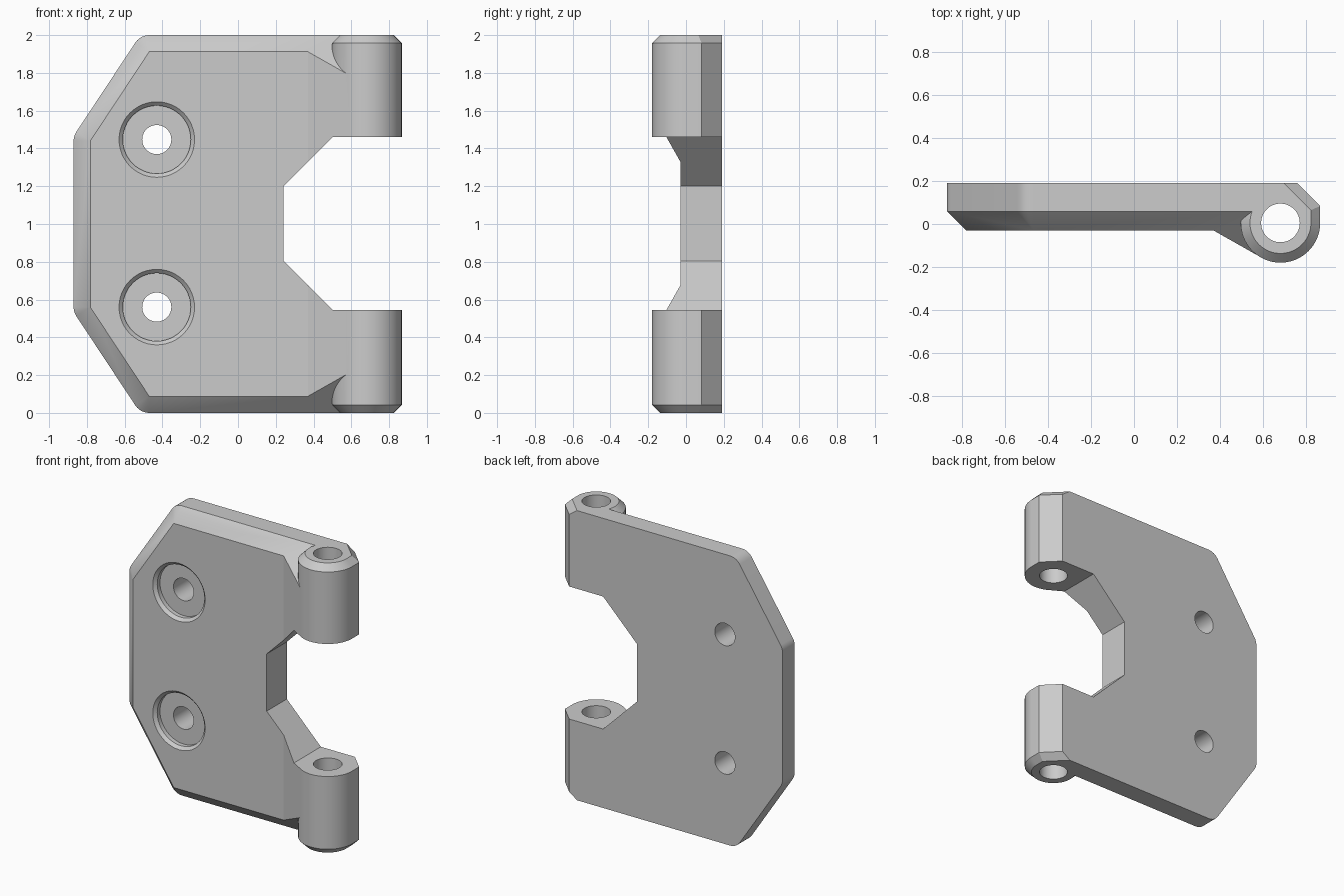
import bpy, bmesh, math
from mathutils import Vector

if "Cube" in bpy.data.objects:
    bpy.data.objects.remove(bpy.data.objects["Cube"])

grey = bpy.data.materials.new("plain grey")
grey.use_nodes = True
colour = (0.6, 0.6, 0.6, 1)
grey.diffuse_color = colour
grey.node_tree.nodes["Principled BSDF"].inputs["Base Color"].default_value = colour


def loft(name, rings):
    """Closed solid skinned through rings of 3D points."""
    bm = bmesh.new()
    loops = [[bm.verts.new(p) for p in ring] for ring in rings]
    for a, b in zip(loops, loops[1:]):
        for i in range(len(a)):
            j = (i + 1) % len(a)
            bm.faces.new((a[i], a[j], b[j], b[i]))
    bm.faces.new(loops[0])
    bm.faces.new(loops[-1])
    bmesh.ops.remove_doubles(bm, verts=bm.verts, dist=1e-5)
    bmesh.ops.recalc_face_normals(bm, faces=bm.faces)
    mesh = bpy.data.meshes.new(name)
    bm.to_mesh(mesh)
    bm.free()
    mesh.materials.append(grey)
    obj = bpy.data.objects.new(name, mesh)
    bpy.context.collection.objects.link(obj)
    return obj


def combine(target, tool, operation):
    """Apply a boolean and discard the helper."""
    mod = target.modifiers.new("combine", "BOOLEAN")
    mod.operation, mod.object, mod.solver = operation, tool, "EXACT"
    bpy.context.view_layer.objects.active = target
    bpy.ops.object.modifier_apply(modifier=mod.name)
    bpy.data.objects.remove(tool)


def along_z(points, z):
    return [(x, y, z) for x, y in points]


def along_y(points, y):
    return [(x, y, z) for x, z in points]


def circle(cx, cy, r, n=48):
    return [(cx + r * math.cos(math.tau * i / n), cy + r * math.sin(math.tau * i / n))
            for i in range(n)]


def offset(points, d, steps=6):
    """Offset a convex counter-clockwise outline: round outwards, mitred inwards."""
    out = []
    pts = [Vector(p) for p in points]
    for i, p in enumerate(pts):
        e1, e2 = p - pts[i - 1], pts[(i + 1) % len(pts)] - p
        n1, n2 = (Vector((e.y, -e.x)).normalized() for e in (e1, e2))
        for k in range(steps + 1):
            if d > 0:
                out.append(p + n1.slerp(n2, k / steps) * d)
            else:
                out.append(p + (n1 + n2) * d / (1 + n1.dot(n2)))
    return out


# Plate seen from above, with the ramp that meets the barrel
BACK, FRONT = 0.19, -0.03
section = [(-1, BACK), (-1, FRONT), (0.37, FRONT), (0.589, -0.154), (0.68, 0), (0.68, BACK)]
hinge = loft("hinge_leaf", [along_z(section, z) for z in (-0.2, 2.2)])

# Bevelled outline that trims the plate
face = [(-0.782, 0.56), (-0.47, 0.088), (1.2, 0.088), (1.2, 1.912), (-0.47, 1.912), (-0.782, 1.44)]
trim = loft("outline_trim", [along_y(offset(face, d), y) for y, d in
                             ((-0.2, -0.17), (FRONT, 0), (0.058, 0.088), (0.3, 0.088))])
combine(hinge, trim, "INTERSECT")

# Barrel with bevelled ends
PIN_X, PIN_Y, R = 0.682, 0.005, 0.185


def barrel_ring(z, d):
    pts = []
    for i in range(41):
        a = math.radians(160 + 5 * i)
        pts.append((PIN_X + (R - d) * math.cos(a), PIN_Y + (R - d) * math.sin(a)))
    pts += [(PIN_X + R - d, 0.083 - 0.414 * d), (0.76 - 1.414 * d, BACK), (0.56, BACK)]
    return along_z(pts, z)


barrel = loft("barrel", [barrel_ring(z, d) for z, d in
                         ((0, 0.043), (0.043, 0), (1.957, 0), (2, 0.043))])
combine(hinge, barrel, "UNION")

# Central notch between the two knuckles
notch = [(0.24, 0.805), (0.5, 0.545), (1.2, 0.545), (1.2, 1.46), (0.5, 1.46), (0.24, 1.2)]
combine(hinge, loft("notch", [along_y(notch, y) for y in (-0.5, 0.5)]), "DIFFERENCE")

# Pin bore
bore = circle(PIN_X, PIN_Y, 0.09)
combine(hinge, loft("pin_bore", [along_z(bore, z) for z in (-0.2, 2.2)]), "DIFFERENCE")

# Counterbored screw holes
for z in (0.56, 1.447):
    steps = ((-0.05, 0.22), (-0.01, 0.18), (0.02, 0.18), (0.02, 0.077), (0.3, 0.077))
    hole = loft("screw_hole", [along_y(circle(-0.43, z, r), y) for y, r in steps])
    combine(hinge, hole, "DIFFERENCE")

# Smooth the curves, keep the bevels crisp
bpy.ops.object.select_all(action="DESELECT")
hinge.select_set(True)
bpy.context.view_layer.objects.active = hinge
bpy.ops.object.shade_smooth_by_angle(angle=math.radians(25))
